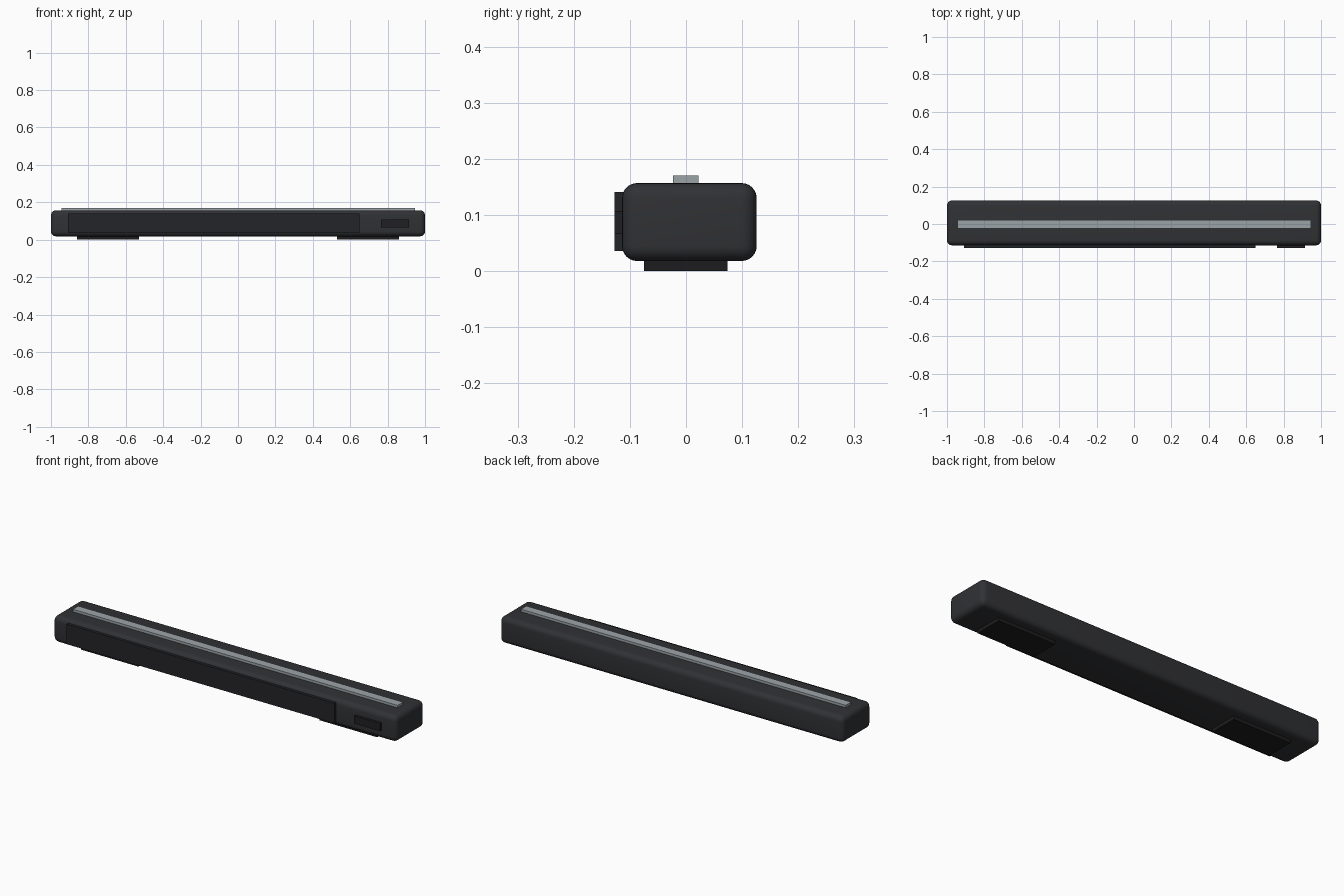
import bpy

if "Cube" in bpy.data.objects:
    bpy.data.objects.remove(bpy.data.objects["Cube"])


def material(name, color):
    m = bpy.data.materials.new(name)
    m.diffuse_color = (*color, 1)
    m.use_nodes = True
    m.node_tree.nodes["Principled BSDF"].inputs["Base Color"].default_value = m.diffuse_color
    return m


def box(name, x, y, z, mat, radius=0.0, segments=1):
    """Box from (min, max) ranges with optional rounded edges."""
    bpy.ops.mesh.primitive_cube_add(size=1, location=[sum(r) / 2 for r in (x, y, z)])
    ob = bpy.context.object
    ob.name = name
    ob.scale = [r[1] - r[0] for r in (x, y, z)]
    bpy.ops.object.transform_apply(location=False, rotation=False, scale=True)
    ob.data.materials.append(mat)
    if radius:
        bev = ob.modifiers.new("rounding", 'BEVEL')
        bev.width = radius
        bev.segments = segments
        bpy.ops.object.modifier_apply(modifier=bev.name)
        bpy.ops.object.shade_smooth_by_angle()
    return ob


shell = material("dark_shell", (0.03, 0.031, 0.035))
cloth = material("black_cloth", (0.017, 0.018, 0.021))
rubber = material("black_rubber", (0.012, 0.012, 0.013))
glass = material("black_glass", (0.014, 0.014, 0.016))
metal = material("grey_trim", (0.33, 0.37, 0.39))

# Rounded main body
box("body", (-1, 1), (-0.114, 0.126), (0.018, 0.157), shell, 0.027, 6)

# Front grille and small display window
box("front_grille", (-0.91, 0.65), (-0.127, -0.10), (0.036, 0.141), cloth)
box("display_window", (0.765, 0.915), (-0.127, -0.10), (0.066, 0.107), glass)

# Trim strip along the top
box("top_strip", (-0.945, 0.945), (-0.023, 0.022), (0.15, 0.17), metal)

# Two flat feet
for side, name in ((-1, "left_foot"), (1, "right_foot")):
    c = side * 0.695
    box(name, (c - 0.167, c + 0.167), (-0.075, 0.074), (0, 0.03), rubber)
